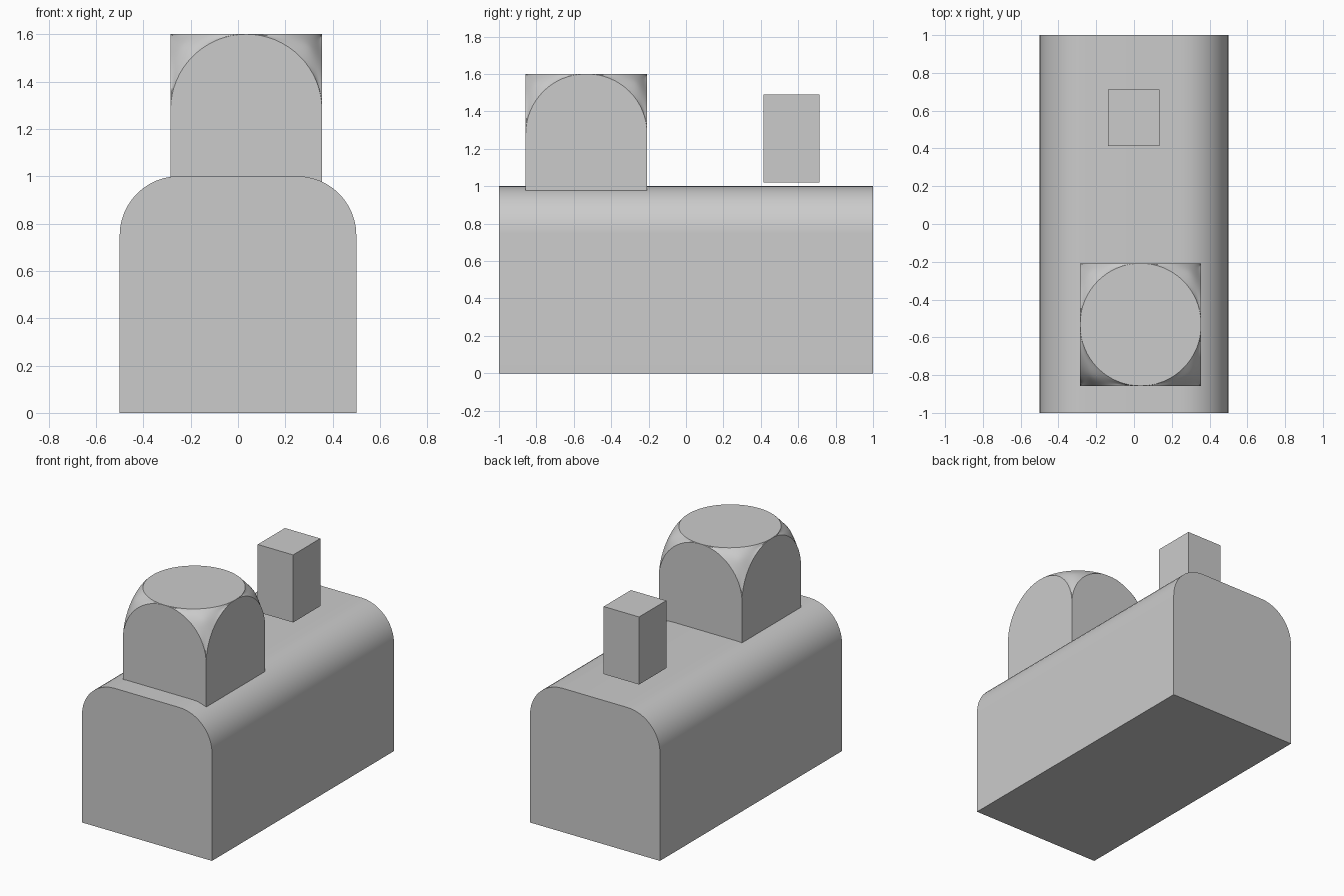
import bpy, bmesh

if "Cube" in bpy.data.objects:
    bpy.data.objects.remove(bpy.data.objects["Cube"])


def box(name, lo, hi, pick=None, offset=0, segments=1, affect='EDGES'):
    """Box between two corners; 'pick' chooses the edges or vertices to round."""
    bm = bmesh.new()
    bmesh.ops.create_cube(bm, size=1)
    for v in bm.verts:
        v.co = [(a + b) / 2 + c * (b - a) for a, b, c in zip(lo, hi, v.co)]
    if pick:
        geom = [g for g in (bm.edges if affect == 'EDGES' else bm.verts) if pick(g)]
        bmesh.ops.bevel(bm, geom=geom, offset=offset, offset_type='OFFSET',
                        segments=segments, profile=0.5, affect=affect)
    mesh = bpy.data.meshes.new(name)
    bm.to_mesh(mesh)
    bm.free()
    obj = bpy.data.objects.new(name, mesh)
    bpy.context.collection.objects.link(obj)
    if pick:
        bpy.context.view_layer.objects.active = obj
        obj.select_set(True)
        bpy.ops.object.shade_smooth_by_angle(angle=0.35)
        obj.select_set(False)
    return obj


# Long body with its two upper lengthwise edges rounded
box("body", (-0.5, -1, 0), (0.5, 1, 1),
    pick=lambda e: all(v.co.z > 0.9 for v in e.verts)
    and abs(e.verts[0].co.y - e.verts[1].co.y) > 1,
    offset=0.25, segments=12)

# Front block: four top corners rounded until the top face becomes a circle
box("front_block", (-0.285, -0.857, 0.96), (0.355, -0.208, 1.6),
    pick=lambda v: v.co.z > 1.5, offset=0.3199, segments=16, affect='VERTICES')

# Small rear post hovering just above the body
box("rear_post", (-0.138, 0.414, 1.02), (0.134, 0.713, 1.49))
